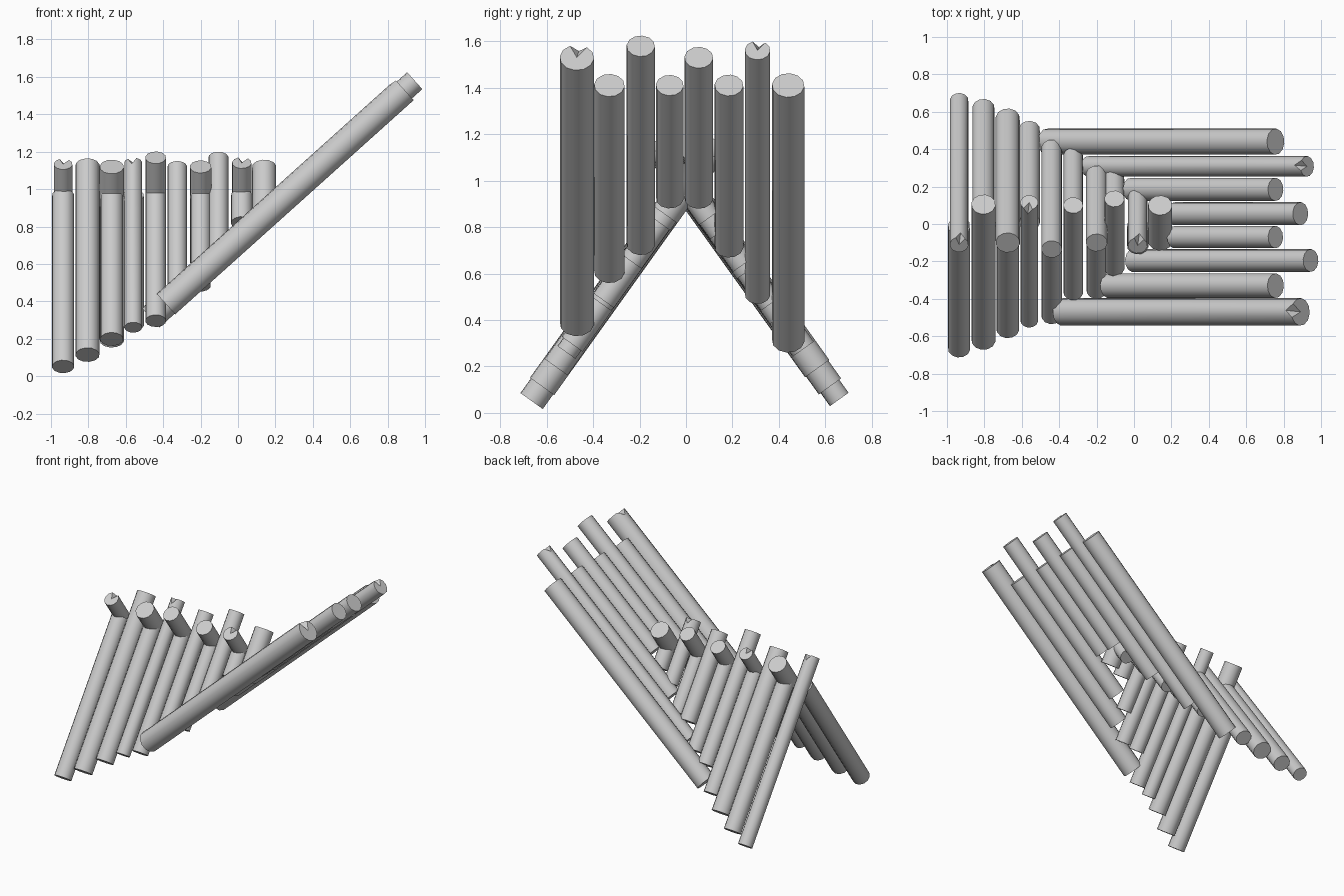
import bpy
import bmesh
import math
from mathutils import Vector

if "Cube" in bpy.data.objects:
    bpy.data.objects.remove(bpy.data.objects["Cube"])

GREY = (0.6, 0.6, 0.6, 1.0)
mat = bpy.data.materials.new("weathered grey wood")
mat.use_nodes = True
mat.diffuse_color = GREY
mat.node_tree.nodes["Principled BSDF"].inputs["Base Color"].default_value = GREY

SIDES = 12
RIDGE = 0.98      # height of the ridge line
PITCH = 1.397     # steepness of the two leaning walls


def log(name, start, end, radius, notch=False):
    """Round log between two points; a notch splits the rim at its end."""
    start, end = Vector(start), Vector(end)
    axis = (end - start).normalized()
    side = axis.orthogonal().normalized()
    up = axis.cross(side)
    bm = bmesh.new()
    rings = []
    for centre in (start, end):
        ring = []
        for i in range(SIDES):
            a = math.tau * i / SIDES
            ring.append(bm.verts.new(centre + radius * (math.cos(a) * side + math.sin(a) * up)))
        rings.append(ring)
    hubs = [bm.verts.new(start), bm.verts.new(end)]
    for i in range(SIDES):
        j = (i + 1) % SIDES
        bm.faces.new((rings[0][i], rings[0][j], rings[1][j], rings[1][i]))
        bm.faces.new((hubs[0], rings[0][j], rings[0][i]))
        bm.faces.new((hubs[1], rings[1][i], rings[1][j]))
    if notch:
        top = max(rings[1], key=lambda v: v.co.z)
        top.co -= axis * 0.04
    bmesh.ops.recalc_face_normals(bm, faces=bm.faces)
    mesh = bpy.data.meshes.new(name)
    bm.to_mesh(mesh)
    bm.free()
    mesh.materials.append(mat)
    ob = bpy.data.objects.new(name, mesh)
    bpy.context.collection.objects.link(ob)
    bpy.ops.object.select_all(action='DESELECT')
    ob.select_set(True)
    bpy.context.view_layer.objects.active = ob
    bpy.ops.object.shade_smooth_by_angle(angle=math.radians(40))


# Leaning wall logs: x, front foot, back foot, overshoot, front and back radius
walls = [
    (-0.935, 0.665, 0.66, 0.11, 0.06, 0.05),
    (-0.805, 0.62, 0.62, 0.105, 0.065, 0.06),
    (-0.675, 0.56, 0.565, 0.10, 0.062, 0.065),
    (-0.56, 0.515, 0.505, 0.115, 0.048, 0.057),
    (-0.44, 0.49, 0.405, 0.135, 0.056, 0.056),
    (-0.325, 0.365, 0.365, 0.10, 0.053, 0.053),
    (-0.20, 0.355, 0.265, 0.10, 0.055, 0.058),
    (-0.105, 0.235, 0.245, 0.135, 0.054, 0.054),
    (0.02, 0.115, 0.145, 0.115, 0.058, 0.052),
    (0.14, 0.09, 0.10, 0.10, 0.065, 0.055),
]
for n, (x, front, back, over, rf, rb) in enumerate(walls):
    for label, sign, foot, r in (("front", -1, front, rf), ("back", 1, back, rb)):
        # Neighbouring pairs take turns to cross over the ridge
        crosses = (n % 2 == 1) == (label == "front")
        tip = over if crosses else -0.01
        log(f"{label}_wall_log_{n + 1}",
            (x, sign * foot, RIDGE - PITCH * foot),
            (x, -sign * tip, RIDGE + PITCH * tip),
            r, crosses and n in (0, 3, 8))


def slope(x, y):
    return (x, y, 0.731 + 0.898 * x)


# Long sloping logs: y, low x, high x, radius, notched
slopes = [
    (-0.47, -0.385, 0.89, 0.074, True),
    (-0.33, -0.137, 0.757, 0.066, False),
    (-0.195, -0.007, 0.945, 0.061, False),
    (-0.07, 0.216, 0.757, 0.06, False),
    (0.055, 0.216, 0.89, 0.062, False),
    (0.185, -0.018, 0.757, 0.062, False),
    (0.308, -0.246, 0.925, 0.055, True),
    (0.44, -0.467, 0.757, 0.07, False),
]
for n, (y, low, high, r, notch) in enumerate(slopes):
    log(f"sloping_log_{n + 1}", slope(low, y), slope(high, y), r, notch)
